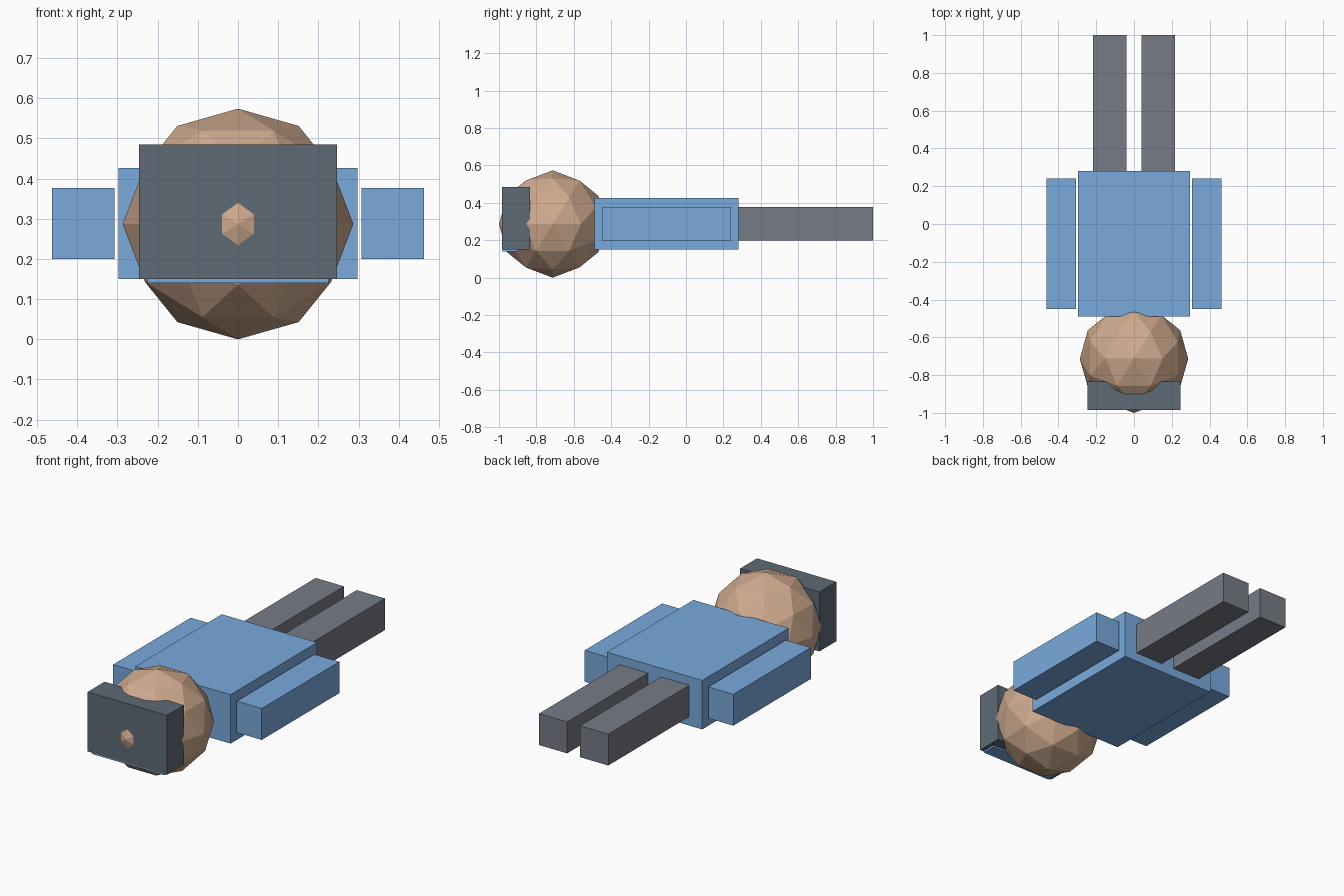
import bpy, bmesh
from mathutils import Vector

if "Cube" in bpy.data.objects:
    bpy.data.objects.remove(bpy.data.objects["Cube"])


def material(name, rgb):
    m = bpy.data.materials.new(name)
    m.diffuse_color = (*rgb, 1)
    m.use_nodes = True
    m.node_tree.nodes["Principled BSDF"].inputs["Base Color"].default_value = m.diffuse_color
    return m


BLUE = material("blue", (0.19, 0.40, 0.72))
SKIN = material("skin", (0.62, 0.40, 0.27))
DARK = material("slate", (0.11, 0.145, 0.18))
TROUSER = material("trouser_grey", (0.18, 0.20, 0.24))


def finish(name, bm, mat):
    bmesh.ops.recalc_face_normals(bm, faces=bm.faces)
    me = bpy.data.meshes.new(name)
    bm.to_mesh(me)
    bm.free()
    me.materials.append(mat)
    ob = bpy.data.objects.new(name, me)
    bpy.context.collection.objects.link(ob)
    return ob


def box(name, x, y, z, mat):
    bm = bmesh.new()
    bmesh.ops.create_cube(bm, size=1)
    for v in bm.verts:
        v.co = [(a + b) / 2 + c * (b - a) for c, (a, b) in zip(v.co, (x, y, z))]
    return finish(name, bm, mat)


# Head: once-subdivided icosahedron with edge midpoints on the main axes
def head(centre, r):
    g = (1 + 5 ** 0.5) / 2
    base = []
    for a in (-1, 1):
        for b in (-g, g):
            base += [Vector((a, 0, b)), Vector((0, b, a)), Vector((b, a, 0))]
    pts = list(base)
    for i, p in enumerate(base):
        pts += [(p + q) / 2 for q in base[i + 1:] if (p - q).length < 2.1]
    bm = bmesh.new()
    for p in pts:
        bm.verts.new(centre + p.normalized() * r)
    bmesh.ops.convex_hull(bm, input=bm.verts)
    return finish("head", bm, SKIN)


head(Vector((0, -0.713, 0.287)), 0.287)

# Hair block and the thin band showing under it
box("hair", (-0.247, 0.247), (-0.985, -0.835), (0.15, 0.485), DARK)
box("face_band", (-0.225, 0.225), (-0.98, -0.90), (0.14, 0.18), BLUE)

# Body
box("torso", (-0.297, 0.297), (-0.49, 0.28), (0.15, 0.426), BLUE)

# Limbs on both sides
for side, s in (("left", -1), ("right", 1)):
    box(side + "_arm", sorted((s * 0.307, s * 0.463)), (-0.45, 0.24), (0.20, 0.377), BLUE)
    box(side + "_leg", sorted((s * 0.04, s * 0.216)), (0.275, 1.0), (0.20, 0.377), TROUSER)
